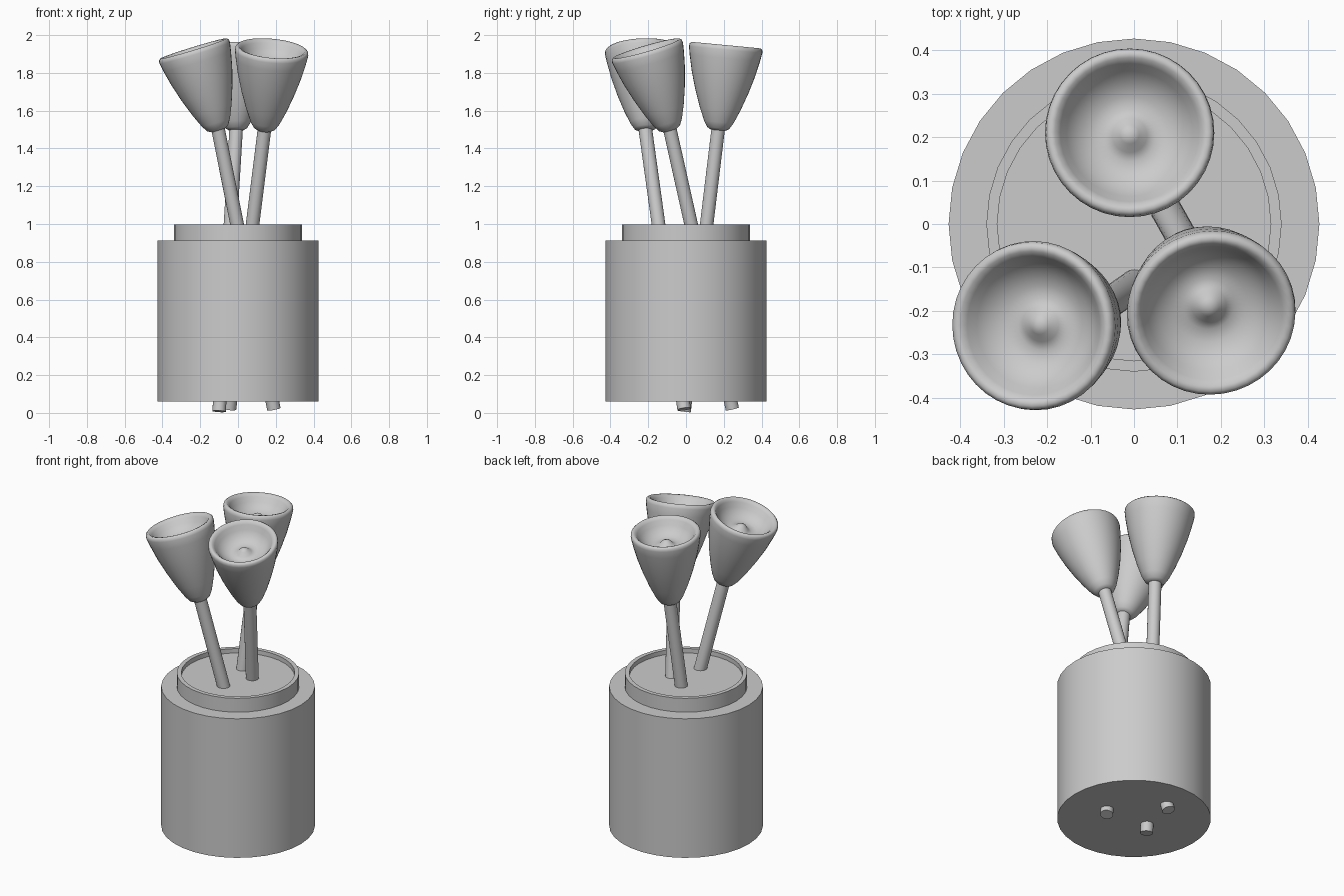
import bpy, bmesh, math
from mathutils import Vector

if "Cube" in bpy.data.objects:
    bpy.data.objects.remove(bpy.data.objects["Cube"])


def lathe(name, profile, base=(0, 0, 0), axis=(0, 0, 1), segments=32, angle=40):
    """Revolve (radius, height) points round an axis that starts at base."""
    bm = bmesh.new()
    rings = []
    for r, h in profile:
        if r == 0:
            rings.append([bm.verts.new((0, 0, h))])
        else:
            rings.append([bm.verts.new((r * math.cos(2 * math.pi * i / segments),
                                        r * math.sin(2 * math.pi * i / segments), h))
                          for i in range(segments)])
    for a, b in zip(rings, rings[1:]):
        for i in range(segments):
            j = (i + 1) % segments
            if len(a) == 1:
                bm.faces.new((a[0], b[j], b[i]))
            elif len(b) == 1:
                bm.faces.new((a[i], a[j], b[0]))
            else:
                bm.faces.new((a[i], a[j], b[j], b[i]))
    bmesh.ops.recalc_face_normals(bm, faces=bm.faces[:])
    mesh = bpy.data.meshes.new(name)
    bm.to_mesh(mesh)
    bm.free()
    obj = bpy.data.objects.new(name, mesh)
    bpy.context.collection.objects.link(obj)
    obj.location = base
    obj.rotation_mode = 'QUATERNION'
    obj.rotation_quaternion = Vector(axis).to_track_quat('Z', 'Y')
    bpy.ops.object.select_all(action='DESELECT')
    obj.select_set(True)
    bpy.context.view_layer.objects.active = obj
    bpy.ops.object.shade_smooth_by_angle(angle=math.radians(angle))
    return obj


# Jar with a stepped neck and a shallow recess in the top
lathe("jar", [(0, 0.06), (0.427, 0.06), (0.427, 0.912), (0.34, 0.912),
              (0.34, 0.997), (0.315, 0.997), (0.315, 0.97), (0, 0.97)])

# Seed pod: tapered cup, rounded lip, dished top with a small central bump
pod = [(0, -0.005), (0.04, -0.003), (0.058, 0.008), (0.078, 0.04), (0.108, 0.11),
       (0.14, 0.20), (0.168, 0.295), (0.187, 0.38), (0.195, 0.425), (0.193, 0.441),
       (0.184, 0.449), (0.172, 0.446), (0.16, 0.432), (0.145, 0.405), (0.12, 0.378),
       (0.09, 0.362), (0.06, 0.357), (0.04, 0.366), (0.022, 0.386), (0, 0.396)]

# Stem foot, pod base and pod rim centre for each plant
plants = [
    ((0.19, -0.01, 0.02), (-0.105, -0.215, 1.5), (-0.235, -0.235, 1.925)),
    ((-0.045, 0.245, 0.022), (0.14, -0.085, 1.5), (0.18, -0.21, 1.93)),
    ((-0.10, -0.01, 0.008), (-0.01, 0.17, 1.5), (-0.01, 0.212, 1.945)),
]
for n, (foot, base, rim) in enumerate(plants, 1):
    stem_axis = Vector(base) - Vector(foot)
    length = stem_axis.length + 0.03
    lathe(f"stem_{n}", [(0, 0), (0.036, 0), (0.036, length), (0, length)],
          foot, stem_axis, segments=20)
    lathe(f"seed_pod_{n}", pod, base, Vector(rim) - Vector(base), segments=40, angle=60)
